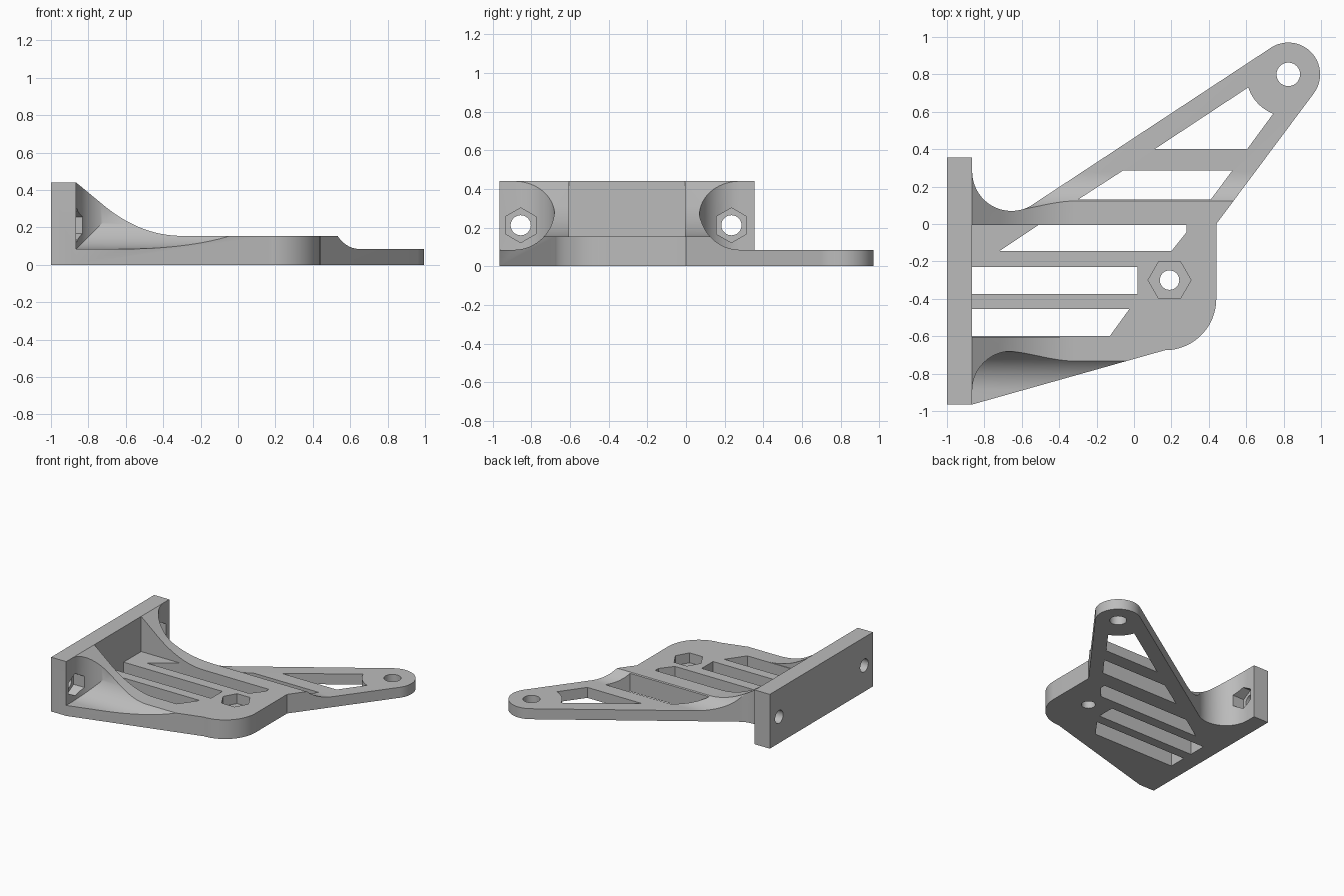
import bpy, bmesh, math
from mathutils import Vector

cube = bpy.data.objects.get("Cube")
if cube:
    bpy.data.objects.remove(cube)

PLATE_X = -0.865      # inner face of the mounting plate
MID_Y = -0.305        # symmetry line of the mounting plate
FILLET = 0.21
TOP, FLOOR, HIGH = 0.155, 0.085, 0.44


def arc(cx, cy, r, a0, a1, n=24):
    angles = [math.radians(a0 + (a1 - a0) * i / n) for i in range(n + 1)]
    return [(cx + r * math.cos(a), cy + r * math.sin(a)) for a in angles]


def prism(name, points, axis, lo, hi):
    """Extrude a 2D outline along an axis: x uses (y, z), y uses (x, z), z uses (x, y)."""
    def place(p, d):
        return {"x": (d, p[0], p[1]), "y": (p[0], d, p[1]), "z": (p[0], p[1], d)}[axis]
    bm = bmesh.new()
    low = [bm.verts.new(place(p, lo)) for p in points]
    face = bm.faces.new(low)
    out = bmesh.ops.extrude_face_region(bm, geom=[face])
    shift = Vector(place((0, 0), hi - lo))
    bmesh.ops.translate(bm, vec=shift, verts=[g for g in out["geom"] if isinstance(g, bmesh.types.BMVert)])
    bmesh.ops.recalc_face_normals(bm, faces=bm.faces)
    mesh = bpy.data.meshes.new(name)
    bm.to_mesh(mesh)
    bm.free()
    obj = bpy.data.objects.new(name, mesh)
    bpy.context.scene.collection.objects.link(obj)
    return obj


def combine(obj, cutter, operation="DIFFERENCE"):
    """Apply a boolean and drop the cutter."""
    mod = obj.modifiers.new("cut", "BOOLEAN")
    mod.operation, mod.solver, mod.object = operation, "EXACT", cutter
    bpy.context.view_layer.update()
    graph = bpy.context.evaluated_depsgraph_get()
    mesh = bpy.data.meshes.new_from_object(obj.evaluated_get(graph))
    obj.modifiers.clear()
    obj.data = mesh
    bpy.data.objects.remove(cutter)


# Plan outline: plate, rounded base corner, slanted arm with round end, fillet to plate
outline = [(-1, -0.965), (PLATE_X, -0.965)]
outline += arc(0.165, -0.4, 0.275, -90, 0)
outline += [(0.44, 0)]
outline += arc(0.825, 0.8, 0.17, -36.7, 123.3, 40)
outline += arc(-0.655, 0.28, FILLET, 298, 180, 32)
outline += [(PLATE_X, 0.355), (-1, 0.355)]
bracket = prism("bracket_body", outline, "z", 0, 0.6)

# Side profile: tall plate sweeping down to the flat base
sweep = []
for i in range(25):
    t = i / 24
    sweep.append(((1 - t) ** 2 * -0.72 + 2 * t * (1 - t) * -0.52 + t * t * -0.3,
                  (1 - t) ** 2 * 0.32 + (1 - (1 - t) ** 2) * TOP))
profile = [(-1.1, 0), (-1.1, HIGH), (PLATE_X, HIGH)] + sweep + [(1.2, TOP), (1.2, 0)]
combine(bracket, prism("side_profile", profile, "y", -1.2, 1.2), "INTERSECT")

# Open space between the two ribs
combine(bracket, prism("rib_gap", [(PLATE_X, TOP), (-0.25, TOP), (-0.25, 0.7), (PLATE_X, 0.7)],
                       "y", -0.605, -0.005))

# Filleted scoops outside the ribs; the rear one also thins the arm
wall = [(0.07, 0.8)] + arc(0.28, FLOOR + FILLET, FILLET, 180, 270) + [(1.5, FLOOR), (1.5, 0.8)]
combine(bracket, prism("rear_scoop", wall, "x", -0.655, 1.5))

front_wall = [(2 * MID_Y - y, z) for y, z in wall]
front_scoop = prism("front_scoop", front_wall, "x", -1.5, 1.5)
plan = [(PLATE_X, 1.2)] + arc(-0.655, 0.28, FILLET, 180, 270) + [(1.2, 0.07), (1.2, 1.2)]
plan = [(x, 2 * MID_Y - y) for x, y in plan]
combine(front_scoop, prism("scoop_plan", plan, "z", -0.5, 1), "INTERSECT")
combine(bracket, front_scoop)

# Lightening slots
slots = [
    [(-0.72, -0.145), (-0.51, -0.005), (0.28, -0.005), (0.28, -0.045), (0.2, -0.145)],
    [(PLATE_X, -0.23), (PLATE_X, -0.375), (0.02, -0.375), (0.02, -0.23)],
    [(PLATE_X, -0.455), (PLATE_X, -0.6), (-0.13, -0.6), (-0.025, -0.455)],
    [(-0.3, 0.13), (-0.06, 0.285), (0.525, 0.285), (0.41, 0.13)],
    [(0.11, 0.4), (0.605, 0.4)] + arc(0.825, 0.8, 0.225, 249, 198, 16),
]
for slot in slots:
    combine(bracket, prism("slot", slot, "z", -0.2, 0.3))

# Arm hole, and base hole with its nut pocket
combine(bracket, prism("arm_hole", arc(0.825, 0.8, 0.063, 0, 350, 35), "z", -0.2, 0.4))
combine(bracket, prism("base_hole", arc(0.19, -0.3, 0.052, 0, 350, 35), "z", -0.2, 0.4))
combine(bracket, prism("base_nut_pocket", arc(0.19, -0.3, 0.115, 0, 300, 5), "z", 0.075, 0.4))

# Plate holes with nut pockets
for y in (0.235, -0.855):
    combine(bracket, prism("plate_hole", arc(y, 0.212, 0.052, 0, 350, 35), "x", -1.2, -0.75))
    combine(bracket, prism("plate_nut_pocket", arc(y, 0.212, 0.09, 30, 330, 5), "x", -0.93, -0.75))

# Single plain grey finish
grey = bpy.data.materials.new("light_grey")
grey.use_nodes = True
colour = (0.5, 0.5, 0.5, 1)
grey.diffuse_color = colour
grey.node_tree.nodes["Principled BSDF"].inputs["Base Color"].default_value = colour
bracket.data.materials.clear()
bracket.data.materials.append(grey)
for poly in bracket.data.polygons:
    poly.material_index = 0

bpy.ops.object.select_all(action="DESELECT")
bracket.select_set(True)
bpy.context.view_layer.objects.active = bracket
bpy.ops.object.shade_smooth_by_angle(angle=math.radians(25))
